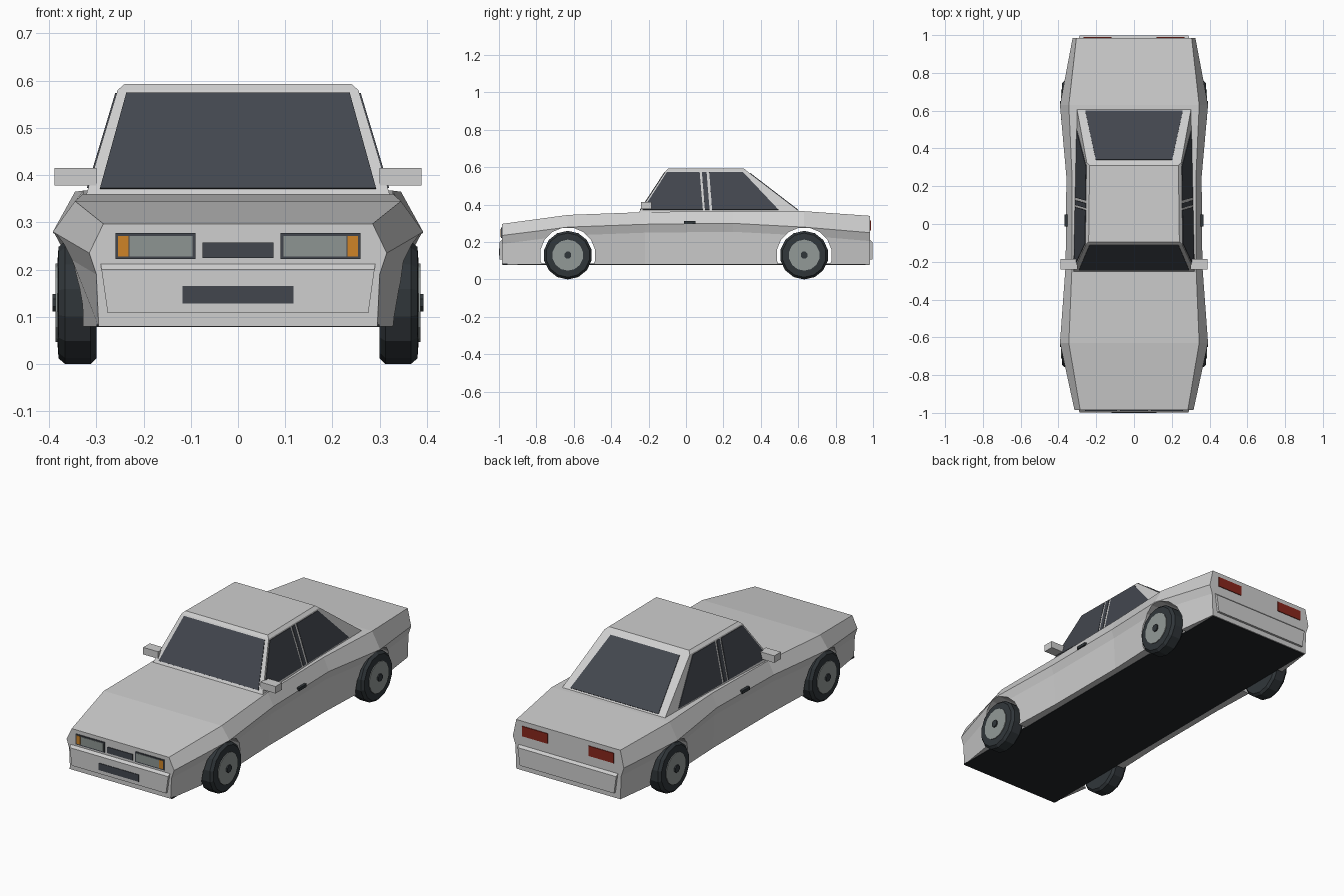
import bpy, bmesh, math
from mathutils import Vector, Matrix

old = bpy.data.objects.get("Cube")
if old:
    bpy.data.objects.remove(old, do_unlink=True)


def material(name, rgb):
    m = bpy.data.materials.new(name)
    m.use_nodes = True
    m.diffuse_color = (*rgb, 1)
    bsdf = next(n for n in m.node_tree.nodes if n.type == 'BSDF_PRINCIPLED')
    bsdf.inputs["Base Color"].default_value = (*rgb, 1)
    return m


PAINT = material("light grey paint", (0.62, 0.62, 0.62))
GLASS = material("dark glass", (0.055, 0.062, 0.076))
RUBBER = material("black rubber", (0.03, 0.037, 0.042))
FLOOR = material("underside black", (0.016, 0.019, 0.022))
RIM = material("rim grey", (0.29, 0.32, 0.31))
LAMP = material("headlamp grey", (0.27, 0.30, 0.29))
AMBER = material("amber", (0.62, 0.23, 0.02))
RED = material("tail red", (0.25, 0.02, 0.012))


def finish(name, bm, mat):
    bmesh.ops.recalc_face_normals(bm, faces=bm.faces)
    me = bpy.data.meshes.new(name)
    bm.to_mesh(me)
    bm.free()
    me.materials.append(mat)
    ob = bpy.data.objects.new(name, me)
    bpy.context.collection.objects.link(ob)
    return ob


def loft(name, rings, mat):
    """Skin equal-length closed rings and cap both ends."""
    bm = bmesh.new()
    vs = [[bm.verts.new(p) for p in r] for r in rings]
    n = len(rings[0])
    for a, b in zip(vs, vs[1:]):
        for i in range(n):
            j = (i + 1) % n
            bm.faces.new((a[i], a[j], b[j], b[i]))
    bm.faces.new(vs[0])
    bm.faces.new(vs[-1])
    return finish(name, bm, mat)


def panel(name, pts, mat, t=0.003):
    """Thin plate centred on a flat outline."""
    pts = [Vector(p) for p in pts]
    n = (pts[1] - pts[0]).cross(pts[2] - pts[0]).normalized() * t
    return loft(name, [[p - n for p in pts], [p + n for p in pts]], mat)


def box(name, x, y, z, mat):
    rings = [[(x[0], y[0], h), (x[1], y[0], h), (x[1], y[1], h), (x[0], y[1], h)] for h in z]
    return loft(name, rings, mat)


def lathe(name, profile, centre, side, sides, mat):
    """Turn (radius, x) points round a sideways axle."""
    rings = []
    for r, x in profile:
        rings.append([(side * x,
                       centre[0] + r * math.cos(math.tau * (i + .5) / sides),
                       centre[1] + r * math.sin(math.tau * (i + .5) / sides))
                      for i in range(sides)])
    return loft(name, rings, mat)


# Body: sections of y, bottom width, belt width, belt z, shoulder width, top z
stations = [(-0.985, .295, .315, .235, .285, .297),
            (-0.63, .35, .392, .28, .345, .345),
            (-0.22, .335, .362, .295, .328, .36),
            (0.25, .335, .358, .30, .328, .367),
            (0.63, .35, .392, .28, .345, .365),
            (0.985, .305, .325, .25, .305, .34)]
rings = []
for y, wb, w, zb, wt, zt in stations:
    half = [(wb, .08), (w - .015, zb - .045), (w, zb), (wt, zt)]
    rings.append([(x, y, z) for x, z in half] + [(-x, y, z) for x, z in reversed(half)])
body = loft("body", rings, PAINT)

# Wheel arches cut through the body
AXLES = (-0.632, 0.632)
AXLE_Z = 0.13
for y in AXLES:
    cutter = lathe("arch_cutter", [(.149, -.6), (.149, .6)], (y, AXLE_Z), 1, 16, PAINT)
    mod = body.modifiers.new("arch", 'BOOLEAN')
    mod.operation = 'DIFFERENCE'
    mod.solver = 'EXACT'
    mod.object = cutter
    bpy.context.view_layer.objects.active = body
    bpy.ops.object.modifier_apply(modifier=mod.name)
    bpy.data.objects.remove(cutter, do_unlink=True)

# Underside
box("floor_pan", (-.3, .3), (-.98, .98), (.078, .084), FLOOR)

# Cabin: rings of z, half width front and rear, front y, rear y
cabin = [(.35, .324, .305, -.258, .625), (.58, .255, .25, -.108, .325), (.593, .24, .235, -.095, .31)]
loft("cabin", [[(-a, f, z), (a, f, z), (b, r, z), (-b, r, z)] for z, a, b, f, r in cabin], PAINT)


def on_face(a, b, c, d):
    """Point finder on a quad: u along the bottom, v upwards."""
    a, b, c, d = map(Vector, (a, b, c, d))
    return lambda u, v: a.lerp(b, u).lerp(d.lerp(c, u), v)


def glass(name, quad, uv):
    at = on_face(*quad)
    panel(name, [at(u, v) for u, v in uv], GLASS)


(z0, a0, b0, f0, r0), (z1, a1, b1, f1, r1) = cabin[:2]
glass("windscreen", ((-a0, f0, z0), (a0, f0, z0), (a1, f1, z1), (-a1, f1, z1)),
      [(.04, .09), (.96, .09), (.96, .97), (.04, .97)])
glass("rear_window", ((-b0, r0, z0), (b0, r0, z0), (b1, r1, z1), (-b1, r1, z1)),
      [(.07, .09), (.93, .09), (.90, .95), (.10, .95)])


# Side windows follow the cabin's sloping wall
def wall(side, y, z):
    v = (z - z0) / (z1 - z0)
    u = (y - f0 - v * (f1 - f0)) / (r0 - f0 + v * (r1 - r0 - f1 + f0))
    return on_face((side * a0, f0, z0), (side * b0, r0, z0),
                   (side * b1, r1, z1), (side * a1, f1, z1))(u, v)


panes = {"front_side_window": (-.232, .09, .073, -.103),
         "pillar_trim": (.101, .126, .110, .085),
         "rear_side_window": (.14, .495, .305, .124)}
for side, tag in ((1, "left"), (-1, "right")):
    for name, (y0, y1, y2, y3) in panes.items():
        panel(f"{tag}_{name}", [wall(side, y0, .372), wall(side, y1, .372),
                                wall(side, y2, .573), wall(side, y3, .573)], GLASS)

    # Mirrors and door handles
    xs = sorted((side * .30, side * .388))
    box(f"{tag}_mirror", xs, (-.24, -.185), (.378, .415), PAINT)
    xs = sorted((side * .345, side * .367))
    box(f"{tag}_door_handle", xs, (-.012, .05), (.297, .313), RUBBER)

    # Wheels
    for y, end in zip(AXLES, ("front", "rear")):
        c = (y, AXLE_Z)
        lathe(f"{tag}_{end}_tyre", [(.118, .30), (.13, .312), (.13, .366), (.118, .38), (.09, .382)],
              c, side, 14, RUBBER)
        lathe(f"{tag}_{end}_rim", [(.083, .36), (.083, .386)], c, side, 14, RIM)
        lathe(f"{tag}_{end}_hub", [(.02, .37), (.02, .393)], c, side, 8, RUBBER)

    # Head and tail lamps
    def plate(name, x0, x1, z0, z1, y, mat, t=.003):
        panel(f"{tag}_{name}", [(side * x0, y, z0), (side * x1, y, z0),
                                (side * x1, y, z1), (side * x0, y, z1)], mat, t)

    plate("lamp_frame", .09, .259, .222, .277, -.986, GLASS)
    plate("headlamp", .096, .23, .228, .271, -.988, LAMP)
    plate("indicator", .232, .254, .228, .271, -.988, AMBER)
    plate("tail_lamp", .12, .268, .262, .315, .986, RED)

# Bumpers with a sloping upper edge
for s, name in ((-1, "front_bumper"), (1, "rear_bumper")):
    loft(name, [[(-w, s * .97, z), (w, s * .97, z), (w, s * d, z), (-w, s * d, z)]
                for z, w, d in ((.108, .276, .997), (.2, .289, .997), (.213, .291, .984))], PAINT)

# Grille and lower intake
for name, w, z0, z1, y in (("grille", .075, .225, .257, -.986), ("lower_intake", .118, .128, .165, -.997)):
    panel(name, [(-w, y, z0), (w, y, z0), (w, y, z1), (-w, y, z1)], GLASS)
